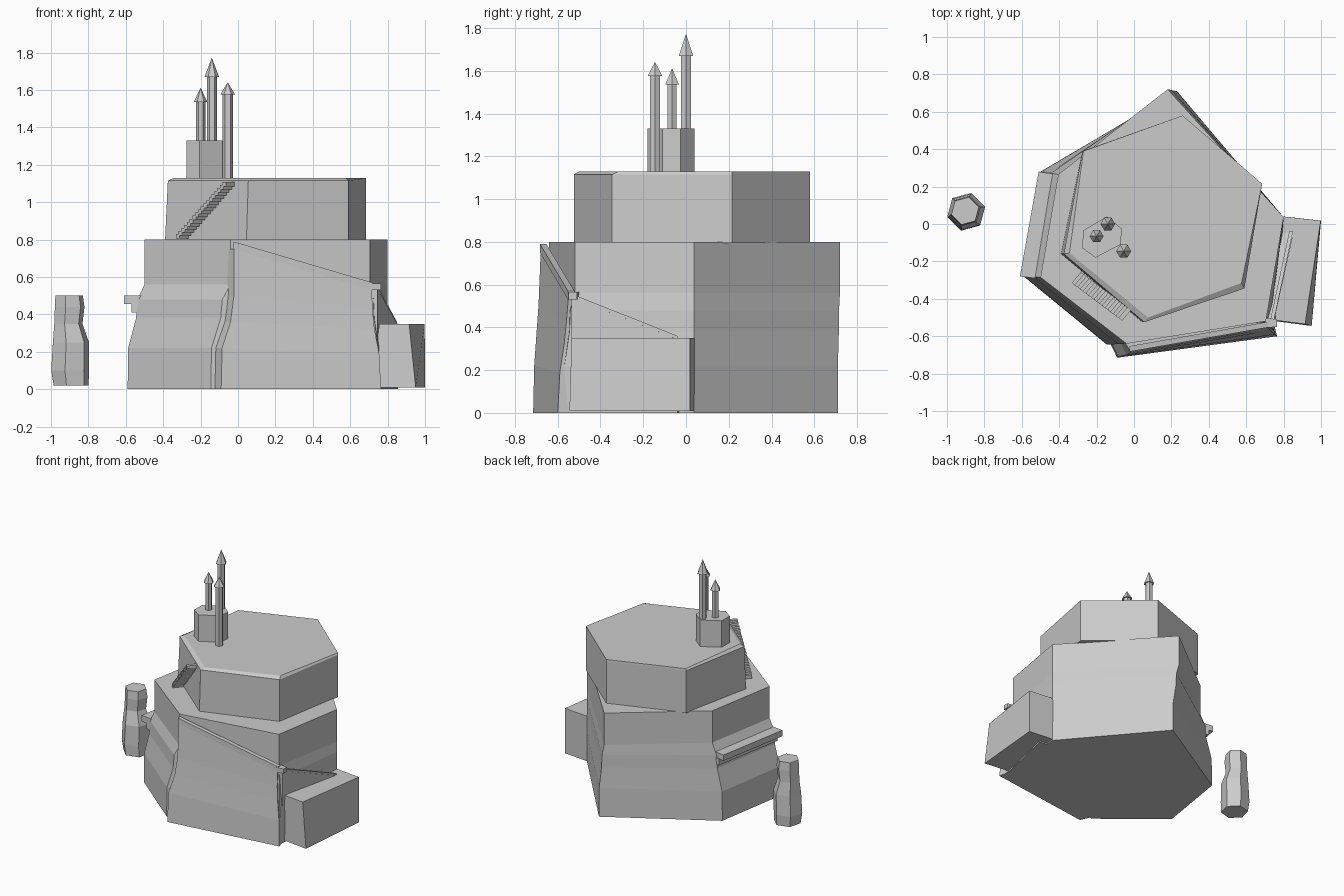
import bpy, bmesh, math
from mathutils import Vector

if "Cube" in bpy.data.objects:
    bpy.data.objects.remove(bpy.data.objects["Cube"])


def loft(name, rings):
    """Closed solid skinned through rings of equal point count."""
    bm = bmesh.new()
    vs = [[bm.verts.new(p) for p in r] for r in rings]
    n = len(rings[0])
    for a, b in zip(vs, vs[1:]):
        for i in range(n):
            j = (i + 1) % n
            bm.faces.new((a[i], a[j], b[j], b[i]))
    bm.faces.new(vs[0][::-1])
    bm.faces.new(vs[-1])
    bmesh.ops.recalc_face_normals(bm, faces=bm.faces)
    me = bpy.data.meshes.new(name)
    bm.to_mesh(me)
    bm.free()
    ob = bpy.data.objects.new(name, me)
    bpy.context.collection.objects.link(ob)
    return ob


def flat(pts, z):
    return [(x, y, z) for x, y in pts]


def ngon(cx, cy, z, r, turn=15):
    return [(cx + r * math.cos(math.radians(turn + 60 * i)),
             cy + r * math.sin(math.radians(turn + 60 * i)), z) for i in range(6)]


def beam(name, a, b, across, h):
    """Bar whose lower outer edge runs a-b, with a horizontal width vector."""
    a, b, w, up = Vector(a), Vector(b), Vector(across), Vector((0, 0, h))
    return loft(name, [[p, p + w, p + w + up, p + up] for p in (a, b)])


def mix(a, b, t):
    return tuple(p + (q - p) * t for p, q in zip(a, b))


# lower cliff: plan at the rim blended into a wider plan at the foot
rim = [(-.50, -.285), (-.04, -.64), (.705, -.52), (.80, .037), (.18, .72), (-.405, .265)]
foot = [(-.59, -.28), (-.145, -.645), (.75, -.57), (.80, .037), (.23, .71), (-.50, .28)]
profile = [(0, 1), (.22, .97), (.38, .5), (.48, .42), (.56, 0), (.80, 0)]
loft("lower_cliff", [flat([mix(a, b, t) for a, b in zip(rim, foot)], z)
                     for z, t in profile])

# upper cliff with a slightly chamfered front-left edge
base = [(-.39, -.16), (.045, -.525), (.59, -.345), (.685, .215), (.26, .58), (-.275, .39)]
mid = [(-.375, -.16), (.055, -.525)] + base[2:]
top = [(-.345, -.155), (.075, -.50), (.575, -.315)] + base[3:5] + [(-.27, .39)]
loft("upper_cliff", [flat(base, .795), flat(mid, 1.115), flat(top, 1.13)])

# front slab that carries the descending ramp
left = [(-.09, -.715, 0), (-.085, -.71, .22), (-.04, -.70, .36), (-.022, -.69, .50), (-.02, -.68, .75)]
right = [(.765, -.60, 0), (.755, -.59, .19), (.73, -.57, .32), (.72, -.56, .42), (.715, -.55, .54)]
inner = [(-.145, -.14, -.09, -.075, -.07)[i] for i in range(5)]
loft("front_slab", [[l, r, (r[0] - .03, -.48, r[2]), (x, -.60, l[2])]
                    for l, r, x in zip(left, right, inner)])
beam("front_rail", (-.025, -.683, .75), (.72, -.552, .53), (0, .03, 0), .04)
loft("ramp_landing", [flat([(.70, -.555), (.765, -.55), (.765, -.51), (.70, -.50)], z)
                      for z in (.53, .565)])

# side ramp down the right wall, with its rail
loft("side_ramp", [[(.68, -.53, z0), (.745, -.535, z0), (.855, -.04, z1), (.78, -.03, z1)]
                   for z0, z1 in ((0, 0), (.54, .345))])
beam("side_rail", (.745, -.53, .535), (.85, -.04, .34), (-.02, 0, 0), .02)

# low block on the right
loft("right_block", [
    flat([(.72, -.515), (.95, -.545), (1, .018), (.78, .04)], .01),
    flat([(.755, -.515), (.915, -.535), (.998, .018), (.80, .04)], .35)])

# stepped ledge on the left wall
for name, d, z0, z1 in (("ledge_top", 0, .455, .50), ("ledge_bracket", .04, .41, .46)):
    loft(name, [flat([(-.61 + d, -.28), (-.44, -.30), (-.36, .255), (-.51 + d, .28)], z)
                for z in (z0, z1)])

# stairs climbing the front-left of the upper cliff
along, out = Vector((.766, -.643, 0)), Vector((-.643, -.766, 0))
steps = 18
for i in range(steps):
    p = Vector(mix((-.275, -.265, .805), (-.025, -.452, 1.085), i / (steps - 1)))
    a, b = p - along * .012, p + along * .012
    beam("stair_step", a, b, out * .075, .024)

# hexagonal keep
keep = [(-.275, -.13), (-.205, -.18), (-.072, -.11), (-.065, -.025), (-.145, .04), (-.273, -.035)]
loft("keep", [flat(keep, 1.12), flat(keep, 1.33)])

# spired towers: x, y, foot, eave, tip, radius
for x, y, z0, z1, z2, r in ((-.20, -.065, 1.32, 1.535, 1.61, .025),
                            (-.14, 0, 1.32, 1.67, 1.77, .027),
                            (-.055, -.145, 1.12, 1.575, 1.64, .028)):
    loft("tower", [ngon(x, y, z0, r, 0), ngon(x, y, z1, r, 0)])
    loft("spire", [ngon(x, y, z1, r + .012, 0), ngon(x, y, z2, .001, 0)])

# freestanding wavy rock pillar
loft("rock_pillar", [ngon(x, y, z, r) for x, y, z, r in (
    (-.892, .065, .02, .097), (-.898, .065, .10, .104), (-.893, .065, .25, .100),
    (-.907, .07, .35, .078), (-.90, .07, .44, .082), (-.903, .07, .50, .076))])
